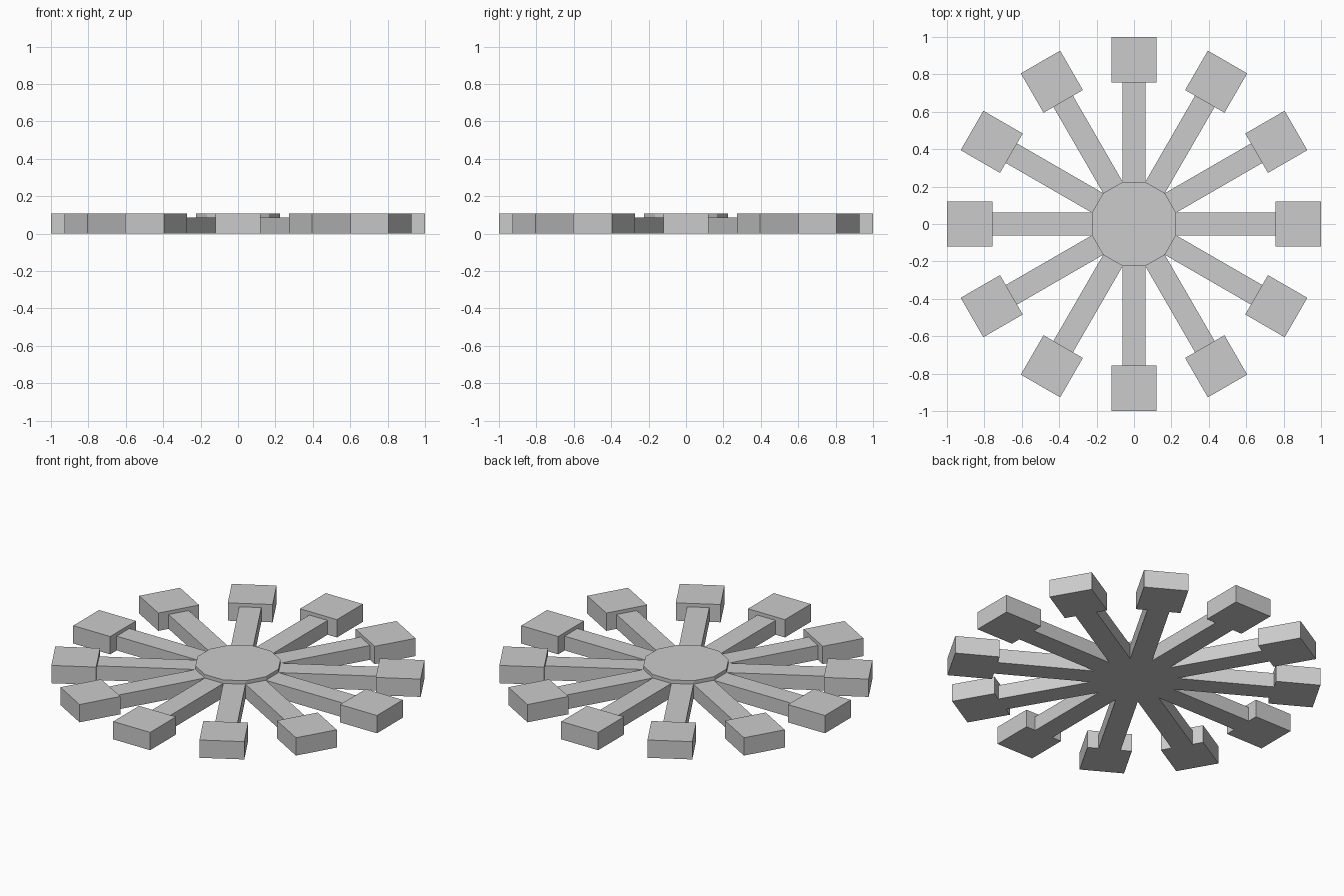
import bpy, math
from mathutils import Matrix

if "Cube" in bpy.data.objects:
    bpy.data.objects.remove(bpy.data.objects["Cube"])

N = 12
HUB_R = 0.225      # distance from centre to hub flat
PAD_IN = 0.757     # inner face of the end blocks
HEIGHT = 0.106
SPOKE_H = 0.085


def box(name, x0, x1, width, height, angle):
    """Box along the radial direction, standing on z = 0, turned by angle."""
    bpy.ops.mesh.primitive_cube_add(size=1)
    ob = bpy.context.object
    ob.name = name
    fit = (Matrix.Translation(((x0 + x1) / 2, 0, height / 2))
           @ Matrix.Diagonal((x1 - x0, width, height, 1)))
    ob.data.transform(Matrix.Rotation(angle, 4, 'Z') @ fit)
    return ob


# twelve-sided hub with a flat facing each spoke
bpy.ops.mesh.primitive_cylinder_add(
    vertices=N, radius=HUB_R / math.cos(math.pi / N), depth=HEIGHT,
    location=(0, 0, HEIGHT / 2), rotation=(0, 0, math.pi / N))
bpy.context.object.name = "hub"

# spokes as wide as the hub flats, each ending in a square block
spoke_w = 2 * HUB_R * math.tan(math.pi / N)
for i in range(N):
    a = 2 * math.pi * i / N
    box(f"spoke_{i + 1}", HUB_R, PAD_IN, spoke_w, SPOKE_H, a)
    box(f"end_block_{i + 1}", PAD_IN, 1.0, 0.243, HEIGHT, a)
